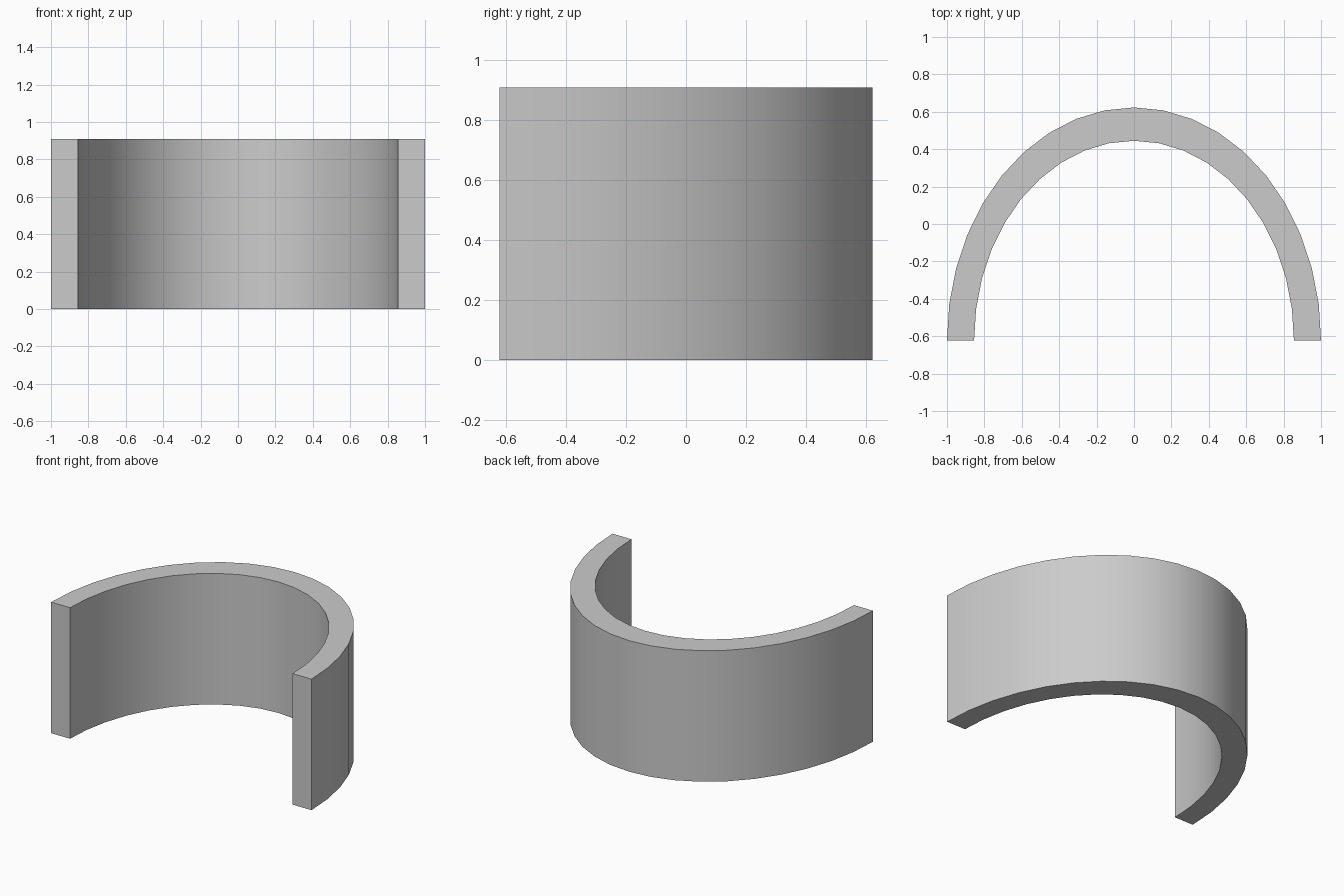
import bpy, bmesh
from math import sin, cos, pi

if "Cube" in bpy.data.objects:
    bpy.data.objects.remove(bpy.data.objects["Cube"])

SEGMENTS = 20
HEIGHT = 0.91
BASE_Y = -0.622          # y of the two open ends


def half_ellipse(rx, ry):
    """Points of a half ellipse from right end to left end."""
    return [(rx * cos(pi * i / SEGMENTS), BASE_Y + ry * sin(pi * i / SEGMENTS))
            for i in range(SEGMENTS + 1)]


# Curved wall: flat arch strip between outer and inner arcs, extruded up
bm = bmesh.new()
outer = [bm.verts.new((x, y, 0)) for x, y in half_ellipse(1.0, 1.245)]
inner = [bm.verts.new((x, y, 0)) for x, y in half_ellipse(0.855, 1.067)]
strip = [bm.faces.new((outer[i], outer[i + 1], inner[i + 1], inner[i]))
         for i in range(SEGMENTS)]
top = bmesh.ops.extrude_face_region(bm, geom=strip, use_keep_orig=True)
bmesh.ops.translate(bm, vec=(0, 0, HEIGHT),
                    verts=[g for g in top["geom"] if isinstance(g, bmesh.types.BMVert)])
bmesh.ops.recalc_face_normals(bm, faces=bm.faces[:])

mesh = bpy.data.meshes.new("curved_wall")
bm.to_mesh(mesh)
bm.free()
wall = bpy.data.objects.new("curved_wall", mesh)
bpy.context.collection.objects.link(wall)

# Smooth curved sides, sharp rims and ends
bpy.context.view_layer.objects.active = wall
wall.select_set(True)
bpy.ops.object.shade_smooth_by_angle(angle=pi / 6)
